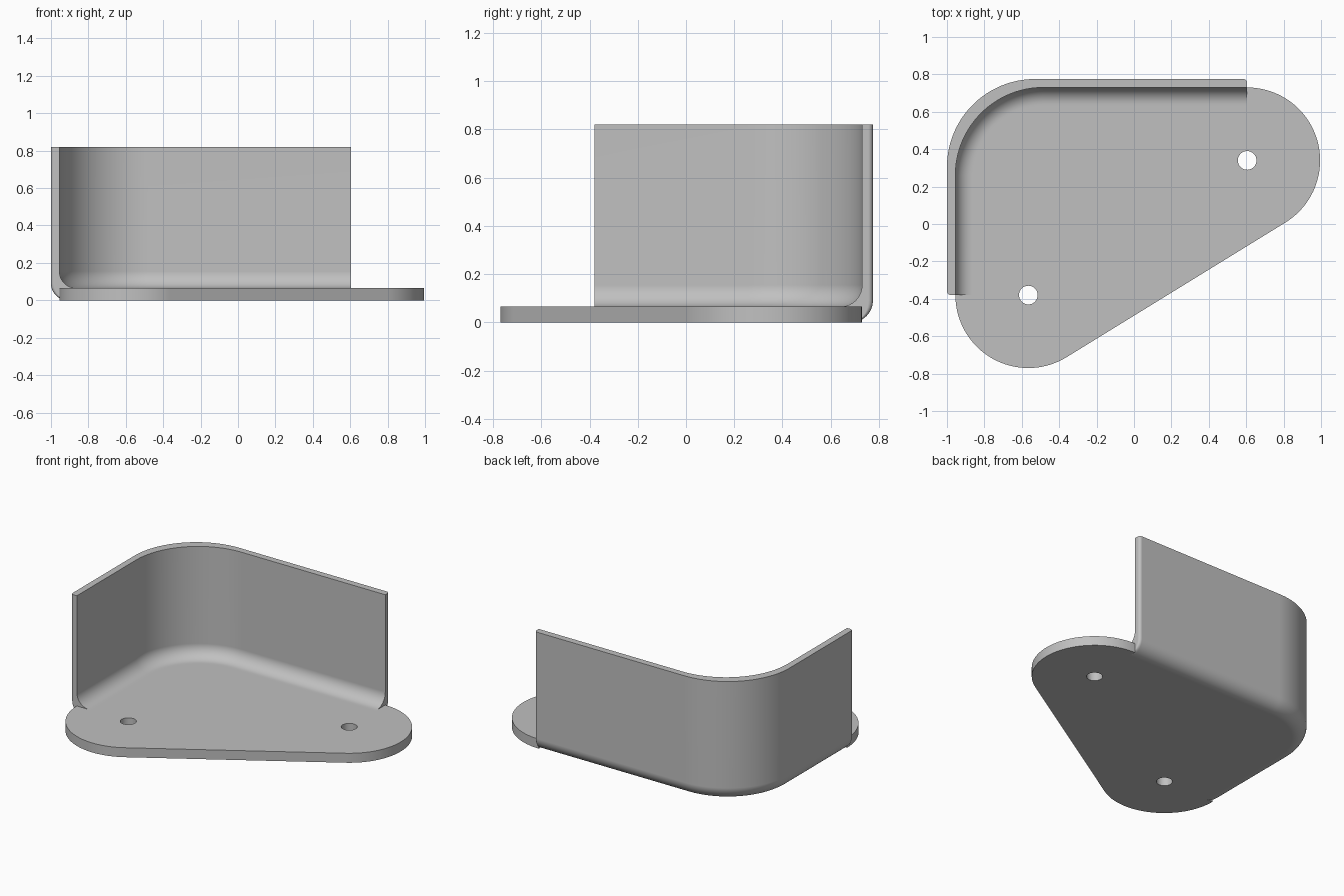
import bpy, bmesh
from math import sin, cos, pi, atan2
from mathutils import Vector

cube = bpy.data.objects.get("Cube")
if cube:
    bpy.data.objects.remove(cube)

HEIGHT, PLATE, WALL = 0.82, 0.065, 0.045
BEND, CORNER, LIP, INSET = 0.09, 0.47, 0.02, 0.105
LOBE_R, HOLE_R = 0.39, 0.05
LOBE_A, LOBE_B = Vector((-0.565, -0.38)), Vector((0.605, 0.34))
OUT_C = Vector((-1 + CORNER, 0.775 - CORNER))
IN_C = OUT_C + Vector((WALL, -WALL))


def arc(c, r, a0, a1, n):
    """Points on an arc, both ends included."""
    return [c + r * Vector((cos(a), sin(a)))
            for a in (a0 + (a1 - a0) * i / n for i in range(n + 1))]


# Stations along the wall: outer point, inner point, inward direction, edge rounding
stations = []
rounding = [(LIP * (1 - sin(pi / 2 * i / 5)), LIP * (1 - cos(pi / 2 * i / 5)))
            for i in range(6)]
for back, d in reversed(rounding):
    y = LOBE_A.y + back
    stations.append((Vector((-1, y)), Vector((-1 + WALL, y)), Vector((1, 0)), d))
for p, q in zip(arc(OUT_C, CORNER, pi, pi / 2, 32), arc(IN_C, CORNER, pi, pi / 2, 32)):
    stations.append((p, q, (OUT_C - p).normalized(), 0))
for back, d in rounding:
    x = LOBE_B.x - back
    stations.append((Vector((x, 0.775)), Vector((x, 0.775 - WALL)), Vector((0, -1)), d))

bm = bmesh.new()


def section(p, q, n, d):
    """Wall cross-section from the plate underside, over the top, to the plate top."""
    tip = q + n * INSET
    pts = [(tip, 0)]
    for i in range(11):
        a = pi / 2 * i / 10
        pts.append((p + n * (BEND - (BEND - d) * sin(a)), BEND * (1 - cos(a))))
    pts += [(p + n * d, HEIGHT), (q, HEIGHT)]
    for i in range(11):
        a = pi / 2 * i / 10
        pts.append((q + n * BEND * (1 - cos(a)), PLATE + BEND * (1 - sin(a))))
    pts.append((tip, PLATE))
    return [bm.verts.new((v.x, v.y, z)) for v, z in pts]


# Curved wall with bent foot and end caps
rows = [section(*s) for s in stations]
for r0, r1 in zip(rows, rows[1:]):
    for i in range(len(r0) - 1):
        bm.faces.new((r0[i], r0[i + 1], r1[i + 1], r1[i]))
bm.faces.new(rows[0])
bm.faces.new(rows[-1])

# Plate outline: foot of the wall, then the two round lobes
tips = [q + n * INSET for p, q, n, d in stations]
along = LOBE_B - LOBE_A
tangent = atan2(along.y, along.x) - pi / 2
lobes = arc(LOBE_B, LOBE_R, pi / 2, tangent, 40) + arc(LOBE_A, LOBE_R, tangent, -pi, 36)
holes = [arc(c, HOLE_R, 0, 2 * pi, 32)[:-1] for c in (LOBE_A, LOBE_B)]


def ring(points, z):
    verts = [bm.verts.new((p.x, p.y, z)) for p in points]
    edges = [bm.edges.new((verts[i - 1], verts[i])) for i in range(len(verts))]
    return verts, edges


# Plate top and underside with the screw holes left open
levels = []
for z in (0, PLATE):
    rings = [ring(loop, z) for loop in [tips + lobes] + holes]
    edges = [e for r in rings for e in r[1]]
    bmesh.ops.triangle_fill(bm, use_beauty=True, edges=edges,
                            normal=(0, 0, 1))
    levels.append([r[0] for r in rings])

# Plate rim and hole walls
for k, (low, high) in enumerate(zip(*levels)):
    for i in range(len(low)):
        if k == 0 and 0 < i < len(tips):
            continue
        bm.faces.new((low[i - 1], low[i], high[i], high[i - 1]))

bmesh.ops.remove_doubles(bm, verts=bm.verts, dist=0.0002)
bmesh.ops.recalc_face_normals(bm, faces=bm.faces)
mesh = bpy.data.meshes.new("corner_bracket")
bm.to_mesh(mesh)
bm.free()

# Plain grey finish
grey = bpy.data.materials.new("plain_grey")
grey.use_nodes = True
grey.diffuse_color = (0.53, 0.53, 0.53, 1)
grey.node_tree.nodes["Principled BSDF"].inputs["Base Color"].default_value = grey.diffuse_color
mesh.materials.append(grey)

bracket = bpy.data.objects.new("corner_bracket", mesh)
bpy.context.collection.objects.link(bracket)
bpy.context.view_layer.objects.active = bracket
bracket.select_set(True)
bpy.ops.object.shade_smooth_by_angle(angle=pi / 6)
weighted = bracket.modifiers.new("clean_shading", 'WEIGHTED_NORMAL')
weighted.keep_sharp = True
